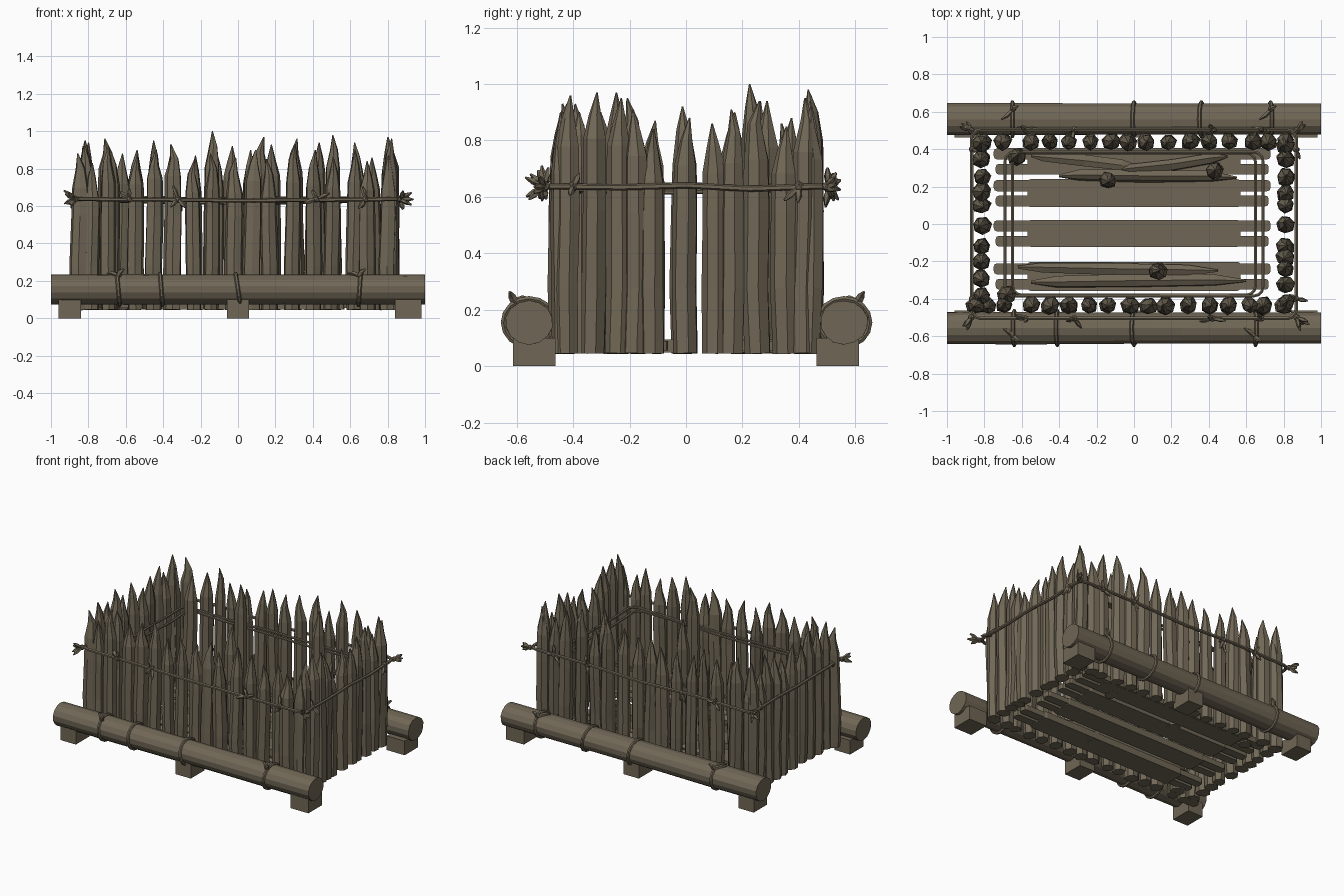
import bpy, bmesh, math, random
from mathutils import Vector

if "Cube" in bpy.data.objects:
    bpy.data.objects.remove(bpy.data.objects["Cube"])

random.seed(11)
wood = bpy.data.materials.new("weathered wood")
wood.diffuse_color = (0.162, 0.135, 0.092, 1)
wood.use_nodes = True
wood.node_tree.nodes["Principled BSDF"].inputs["Base Color"].default_value = wood.diffuse_color


def finish(bm, name):
    bmesh.ops.recalc_face_normals(bm, faces=bm.faces)
    me = bpy.data.meshes.new(name)
    bm.to_mesh(me)
    bm.free()
    me.materials.append(wood)
    ob = bpy.data.objects.new(name, me)
    bpy.context.collection.objects.link(ob)
    return ob


def tube(bm, pts, radii, sides, ref, closed=False, rough=0.0, flat=1.0):
    """Sweep a rough polygon along points; flat squashes it along ref."""
    pts = [Vector(p) for p in pts]
    ref = Vector(ref)
    n = len(pts)
    wob = [1 + random.uniform(-rough, rough) for _ in range(sides)]
    rings = []
    for i, p in enumerate(pts):
        a = pts[(i - 1) % n] if closed or i else p
        b = pts[(i + 1) % n] if closed or i < n - 1 else p
        t = (b - a).normalized()
        u = t.cross(ref).normalized()
        v = t.cross(u).normalized() * flat
        ring = []
        for k in range(sides):
            ang = 2 * math.pi * (k + 0.5) / sides
            r = radii[i] * wob[k] * (1 + random.uniform(-rough, rough) * 0.5)
            ring.append(bm.verts.new(p + u * math.cos(ang) * r + v * math.sin(ang) * r))
        rings.append(ring)
    for i in range(n if closed else n - 1):
        a, b = rings[i], rings[(i + 1) % n]
        for k in range(sides):
            bm.faces.new((a[k], a[(k + 1) % sides], b[(k + 1) % sides], b[k]))
    if not closed:
        bm.faces.new(rings[0])
        bm.faces.new(rings[-1])


def stake(bm, x, y, h, r=0.046):
    """Upright pole, slightly crooked, with a hewn point."""
    j = lambda s: random.uniform(-s, s)
    shoulder = h - random.uniform(0.15, 0.21)
    lx, ly = j(0.006), j(0.006)
    pts = [(x + j(.005), y + j(.005), 0.045), (x + j(.006), y + j(.006), 0.28),
           (x + lx, y + ly, 0.55), (x + lx, y + ly, shoulder),
           (x + lx + j(.008), y + ly + j(.008), h - 0.08), (x + lx + j(.015), y + ly + j(.015), h)]
    tube(bm, pts, [r * .95, r, r * .96, r * .9, r * .5, r * .06], 7, (1, 0, 0), rough=0.11)


# Stake walls: position along the wall and height
front = [(-.85, .88), (-.78, .83), (-.69, .92), (-.55, .87), (-.45, .9), (-.35, .93), (-.24, .85), (-.14, .88),
         (-.02, .86), (.08, .9), (.17, .85), (.29, .93), (.4, .9), (.5, .86), (.62, .9), (.69, .84), (.8, .87)]
back = [(-.81, .88), (-.7, .96), (-.55, .9), (-.45, .95), (-.35, .88), (-.23, .87), (-.12, .88), (-.03, .92),
        (.06, .9), (.18, .93), (.3, .96), (.4, .88), (.51, .98), (.64, .94), (.72, .86), (.81, .92)]
left = [(-.39, .93), (-.29, .9), (-.2, .95), (-.12, .87), (-.005, .92), (.1, .85), (.17, .9), (.25, .94), (.35, .86),
        (.43, .95)]
right = [(-.42, .96), (-.33, .97), (-.24, .95), (-.18, .91), (-.115, .84), (-.005, .88), (.1, .86), (.16, .91),
         (.25, .94), (.35, .85), (.42, .95)]
for name, row, place in (("front_stakes", front, lambda s: (s, -.435)),
                         ("back_stakes", back, lambda s: (s, .44)),
                         ("left_stakes", left, lambda s: (-.815, s)),
                         ("right_stakes", right, lambda s: (.81, s))):
    bm = bmesh.new()
    for s, h in row:
        px, py = place(s)
        stake(bm, px, py, h, random.uniform(.043, .05))
    finish(bm, name)

# Inner posts, standing free of the walls
bm = bmesh.new()
for x, y, h, r in ((-.68, -.38, .9, .056), (-.625, .36, .88, .05), (-.14, .235, 1.0, .046),
                   (.13, -.25, .97, .046), (.43, .285, .94, .046)):
    stake(bm, x, y, h, r)
finish(bm, "inner_posts")

# Side logs
for name, y in (("front_log", -.556), ("back_log", .56)):
    bm = bmesh.new()
    xs = (-1, -.6, -.2, .25, .65, 1)
    tube(bm, [(x, y, .155) for x in xs], [.086, .089, .086, .085, .086, .085], 14, (0, 0, 1), rough=.02, flat=.92)
    finish(bm, name)

# Support blocks under the logs
bm = bmesh.new()
for s in (-1, 1):
    for x0, x1 in ((-.96, -.84), (-.06, .06), (.84, .98)):
        vs = bmesh.ops.create_cube(bm, size=1)["verts"]
        for v in vs:
            v.co = ((x0 + x1) / 2 + v.co.x * (x1 - x0), s * .538 + v.co.y * .15, .05 + v.co.z * .1)
finish(bm, "support_blocks")

# Floor: wide flat planks, each with two narrow end prongs
bm = bmesh.new()
for y, w in ((-.28, .078), (-.05, .072), (.165, .075), (.335, .065)):
    for x0, x1, yc, hw, z0, z1 in ((-.57, .57, y, w, .048, .095), (-.74, .72, y - .042, .029, .055, .09),
                                   (-.75, .73, y + .04, .03, .054, .091)):
        vs = bmesh.ops.create_cube(bm, size=1)["verts"]
        for v in vs:
            v.co = ((x0 + x1) / 2 + v.co.x * (x1 - x0), yc + v.co.y * 2 * hw, (z0 + z1) / 2 + v.co.z * (z1 - z0))
        # chamfer the upright corners
        edges = [e for e in {e for v in vs for e in v.link_edges}
                 if abs(e.verts[0].co.z - e.verts[1].co.z) > .01]
        bmesh.ops.bevel(bm, geom=edges, offset=.018, segments=2, affect='EDGES', profile=.5)
finish(bm, "floor_planks")

# Loose split timbers lying on the floor
bm = bmesh.new()
for x0, y0, x1, y1 in ((-.55, .36, .02, .31), (-.1, .29, .5, .36), (-.4, .26, .55, .25),
                       (-.62, -.23, .45, -.25), (-.55, -.31, .6, -.3)):
    f = lambda t: (x0 + (x1 - x0) * t, y0 + (y1 - y0) * t + random.uniform(-.006, .006), .11)
    tube(bm, [f(0), f(.12), f(.5), f(.85), f(1)], [.008, .03, .034, .03, .006], 6, (0, 0, 1), rough=.2)
finish(bm, "loose_timbers")


def rope_loop(bm, hx, hy, z, r):
    """Rounded rectangular rope with a little sag."""
    pts = []
    for cx, cy, a0 in ((1, 1, 0), (-1, 1, 90), (-1, -1, 180), (1, -1, 270)):
        for k in range(4):
            a = math.radians(a0 + 30 * k)
            pts.append((cx * (hx - .05) + .05 * math.cos(a), cy * (hy - .05) + .05 * math.sin(a), z))
        for t in (.25, .5, .75):
            ex = cx * (hx - .05) * (1 - 2 * t) if a0 in (0, 180) else cx * hx
            ey = cy * (hy - .05) * (1 - 2 * t) if a0 in (90, 270) else cy * hy
            pts.append((ex, ey, z + random.uniform(-.01, .006)))
    tube(bm, pts, [r] * len(pts), 6, (0, 0, 1), closed=True)


# Ropes around the walls, outside and inside
bm = bmesh.new()
rope_loop(bm, .868, .505, .637, .011)
finish(bm, "outer_rope")
bm = bmesh.new()
rope_loop(bm, .69, .385, .64, .009)
rope_loop(bm, .65, .38, .625, .009)
finish(bm, "inner_rope")

# Knots with frayed tails
bm = bmesh.new()
knots = [(sx * .87, sy * .5, .637, 5) for sx in (-1, 1) for sy in (-1, 1)]
knots += [(x, s * .505, .637, 3) for s in (-1, 1) for x in (-.58, -.32, .42, .68)]
knots += [(s * .865, y, .637, 2) for s in (-1, 1) for y in (-.4, .4)]
for x, y, z, tails in knots:
    vs = bmesh.ops.create_icosphere(bm, subdivisions=1, radius=.02)["verts"]
    for v in vs:
        v.co += Vector((x, y, z))
    for _ in range(tails):
        # tails of corner knots point outwards, others hug the wall
        d = Vector((x * random.uniform(.1, 1.1), y * random.uniform(.3, 1.8), random.uniform(-.6, .6)))
        if tails < 5:
            d = Vector((random.uniform(-.7, .7), random.uniform(-.3, .3), random.uniform(-.9, .9)))
        d = d.normalized() * random.uniform(.05, .08)
        p = Vector((x, y, z))
        tube(bm, [p, p + d * .6, p + d], [.008, .013, .004], 5, (.3, .2, .9))
finish(bm, "rope_knots")

# Lashings around the logs, with a few knots on top
bm = bmesh.new()
for y, xs in ((-.556, (-.64, -.41, 0, .65)), (.56, (-.65, 0, .36, .73))):
    s = 1 if y > 0 else -1
    for i, x in enumerate(xs):
        lean = random.uniform(-.015, .015)
        pts = [(x + lean * math.sin(a), y + .091 * math.cos(a), .155 + .084 * math.sin(a))
               for a in (2 * math.pi * k / 16 for k in range(16))]
        tube(bm, pts, [.011] * 16, 6, (1, 0, 0), closed=True)
        if i in (0, 3):
            p = Vector((x, y + s * .05, .228))
            tube(bm, [p, p + Vector((.01, s * .012, .022)), p + Vector((.03, s * .02, .035))],
                 [.016, .014, .005], 5, (1, .2, 0))
            tube(bm, [p, p + Vector((-.03, -s * .03, .012)), p + Vector((-.06, -s * .05, .012))],
                 [.012, .012, .004], 5, (0, 0, 1))
finish(bm, "log_lashings")
